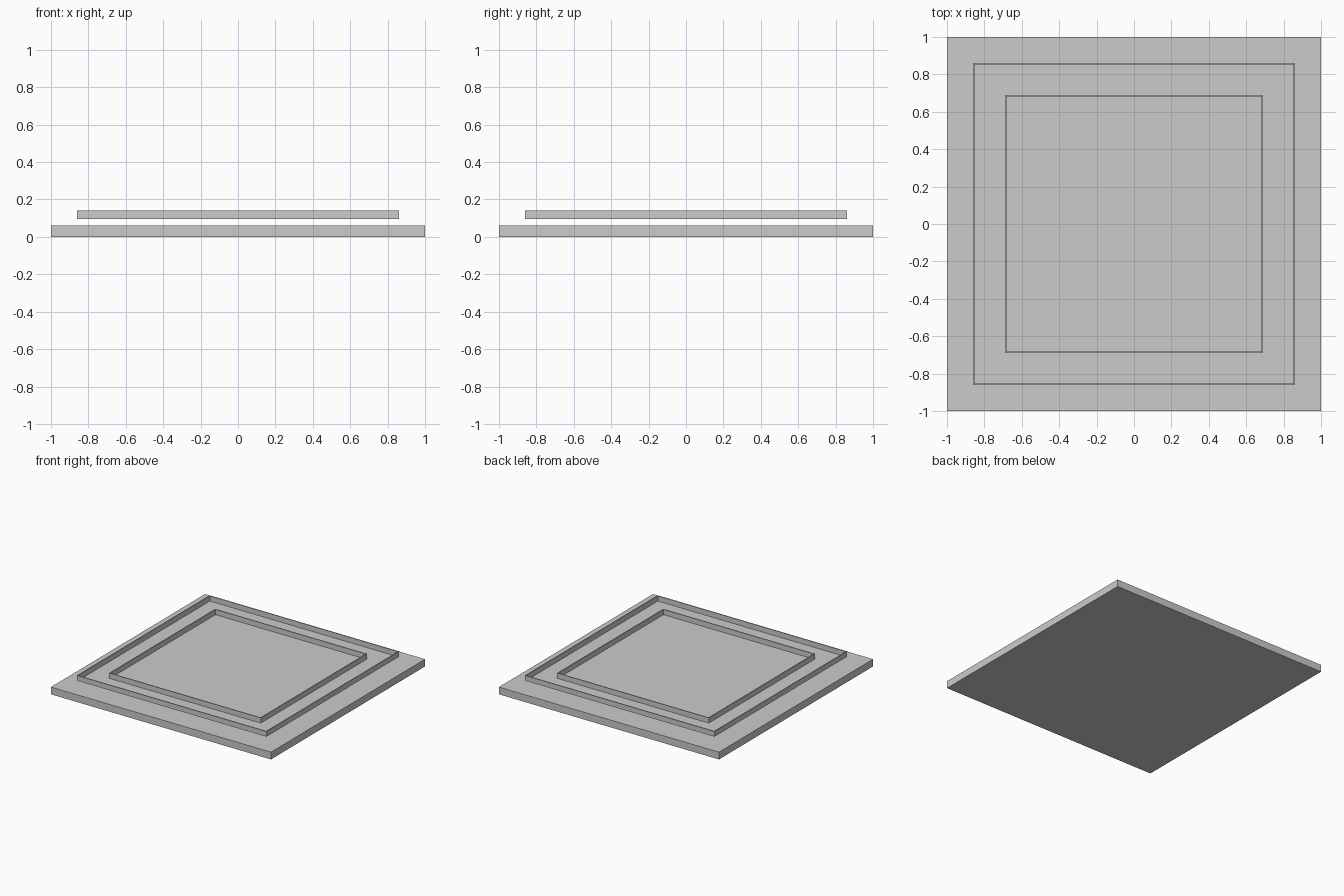
import bpy, bmesh

if "Cube" in bpy.data.objects:
    bpy.data.objects.remove(bpy.data.objects["Cube"])


def finish(name, bm):
    bmesh.ops.recalc_face_normals(bm, faces=bm.faces)
    mesh = bpy.data.meshes.new(name)
    bm.to_mesh(mesh)
    bm.free()
    obj = bpy.data.objects.new(name, mesh)
    bpy.context.collection.objects.link(obj)
    return obj


def slab(name, half, z0, z1):
    """Square solid plate between two heights."""
    bm = bmesh.new()
    bmesh.ops.create_cube(bm, size=1)
    bmesh.ops.scale(bm, vec=(2 * half, 2 * half, z1 - z0), verts=bm.verts)
    bmesh.ops.translate(bm, vec=(0, 0, (z0 + z1) / 2), verts=bm.verts)
    return finish(name, bm)


def rim(name, half, z0, z1, thick=0.008):
    """Thin upright square band, open in the middle."""
    bm = bmesh.new()
    signs = [(-1, -1), (1, -1), (1, 1), (-1, 1)]
    profile = [(half, z0), (half, z1), (half - thick, z1), (half - thick, z0)]
    loops = [[bm.verts.new((sx * h, sy * h, z)) for sx, sy in signs]
             for h, z in profile]
    for k in range(4):
        a, b = loops[k], loops[(k + 1) % 4]
        for i in range(4):
            j = (i + 1) % 4
            bm.faces.new((a[i], a[j], b[j], b[i]))
    return finish(name, bm)


# Base plate
slab("base_plate", 1.0, 0.0, 0.06)

# Raised tray: thin floor with an outer and an inner rim
LOW, HIGH = 0.097, 0.14
bm = bmesh.new()
bmesh.ops.create_grid(bm, x_segments=1, y_segments=1, size=0.862)
bmesh.ops.translate(bm, vec=(0, 0, LOW), verts=bm.verts)
floor = finish("tray_floor", bm)
if floor.data.polygons[0].normal.z < 0:
    floor.data.flip_normals()

for name, half in (("outer_rim", 0.862), ("inner_rim", 0.69)):
    rim(name, half, LOW, HIGH)
